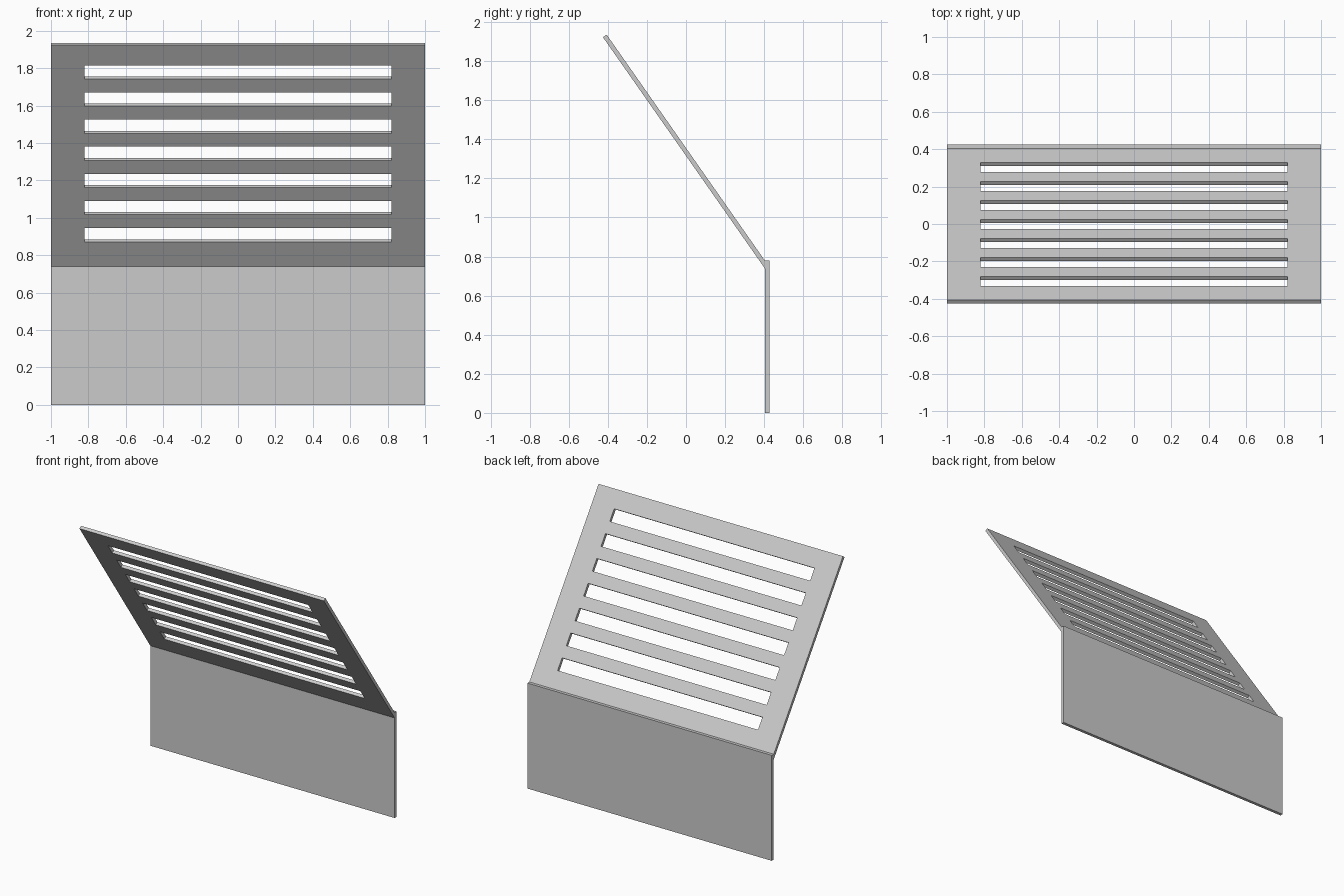
import bpy, bmesh
from math import sin, cos, radians
from mathutils import Vector

if "Cube" in bpy.data.objects:
    bpy.data.objects.remove(bpy.data.objects["Cube"])

THICK = 0.023
ANGLE = radians(55)
LENGTH = 1.447          # slanted panel length along the slope
SLOTS, FIRST, WIDTH, PITCH = 7, 0.164, 0.09, 0.177


def finish(bm, name):
    bmesh.ops.recalc_face_normals(bm, faces=bm.faces[:])
    mesh = bpy.data.meshes.new(name)
    bm.to_mesh(mesh)
    bm.free()
    obj = bpy.data.objects.new(name, mesh)
    bpy.context.collection.objects.link(obj)
    return obj


# Upright back panel
bm = bmesh.new()
bmesh.ops.create_cube(bm, size=1)
bmesh.ops.scale(bm, vec=(2, THICK, 0.78), verts=bm.verts[:])
bmesh.ops.translate(bm, vec=(0, 0.426 - THICK / 2, 0.39), verts=bm.verts[:])
finish(bm, "upright_panel")

# Slanted panel: a grid on the underside with the slot cells left open
along = Vector((0, -cos(ANGLE), sin(ANGLE)))
normal = Vector((0, sin(ANGLE), cos(ANGLE)))
origin = Vector((0, 0.405, 0.737))
xs = [-1, -0.82, 0.82, 1]
rows = [0]
for i in range(SLOTS):
    start = FIRST + i * PITCH
    rows += [start, start + WIDTH]
rows.append(LENGTH)

bm = bmesh.new()
grid = [[bm.verts.new(origin + along * s + Vector((x, 0, 0))) for x in xs] for s in rows]
for r in range(len(rows) - 1):
    for c in range(3):
        if c == 1 and r % 2 == 1:
            continue    # open slot
        bm.faces.new((grid[r][c], grid[r][c + 1], grid[r + 1][c + 1], grid[r + 1][c]))

# Thicken the slotted sheet
result = bmesh.ops.extrude_face_region(bm, geom=bm.faces[:], use_keep_orig=True)
top = [g for g in result["geom"] if isinstance(g, bmesh.types.BMVert)]
bmesh.ops.translate(bm, vec=normal * THICK, verts=top)
finish(bm, "slotted_slanted_panel")
